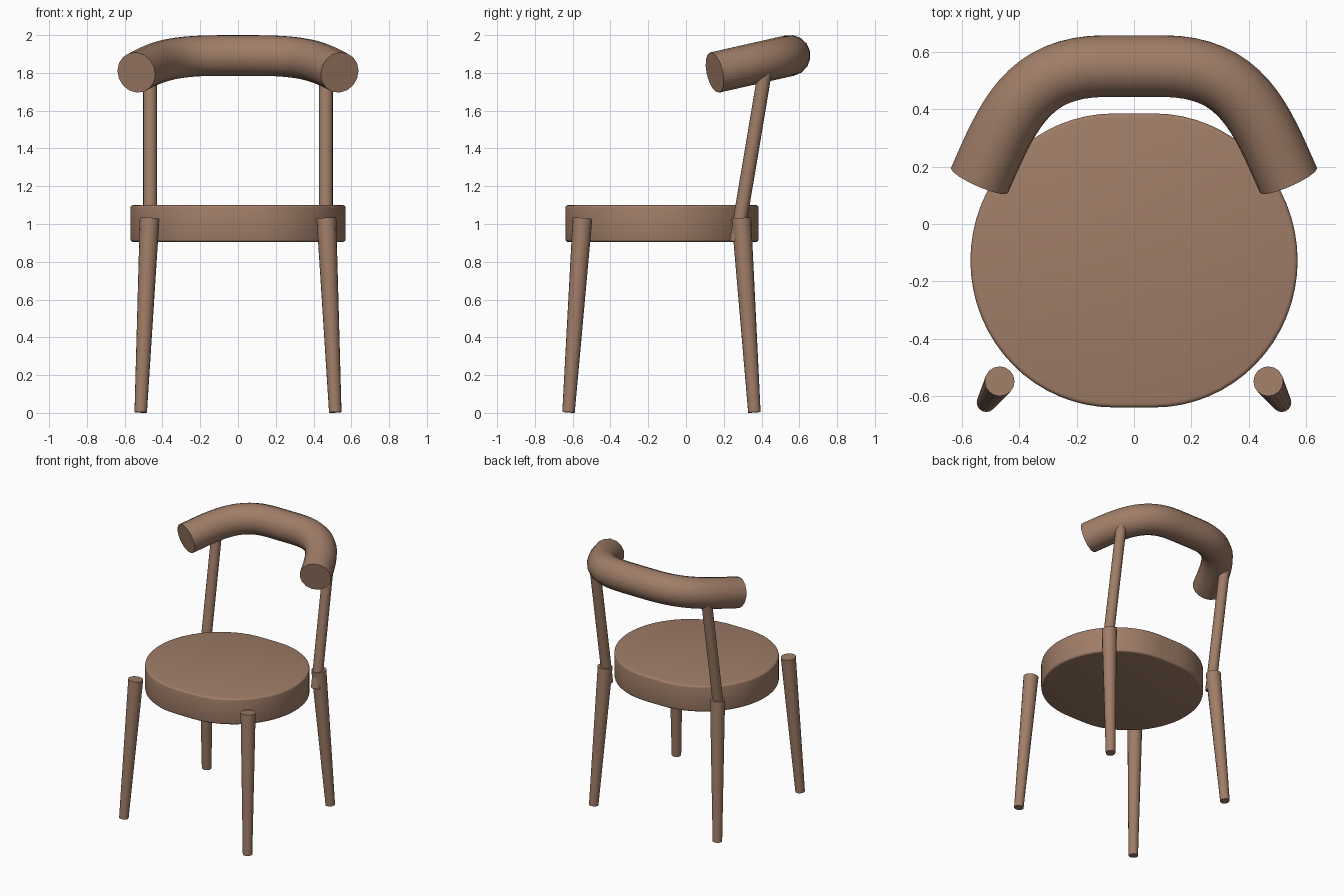
import bpy, bmesh, math
from mathutils import Vector

if "Cube" in bpy.data.objects:
    bpy.data.objects.remove(bpy.data.objects["Cube"])

wood = bpy.data.materials.new("warm brown wood")
wood.diffuse_color = (0.35, 0.205, 0.137, 1)
wood.use_nodes = True
wood.node_tree.nodes["Principled BSDF"].inputs["Base Color"].default_value = wood.diffuse_color


def finish(name, bm):
    bmesh.ops.recalc_face_normals(bm, faces=bm.faces[:])
    mesh = bpy.data.meshes.new(name)
    bm.to_mesh(mesh)
    bm.free()
    obj = bpy.data.objects.new(name, mesh)
    bpy.context.collection.objects.link(obj)
    mesh.materials.append(wood)
    bpy.ops.object.select_all(action='DESELECT')
    obj.select_set(True)
    bpy.context.view_layer.objects.active = obj
    bpy.ops.object.shade_smooth_by_angle(angle=math.radians(40))
    return obj


def tube(name, points, radii, up, sides=16):
    """Capped round tube along a path, with one radius per point."""
    points = [Vector(p) for p in points]
    bm = bmesh.new()
    rings = []
    for i, p in enumerate(points):
        tangent = points[min(i + 1, len(points) - 1)] - points[max(i - 1, 0)]
        a = tangent.cross(Vector(up)).normalized()
        b = a.cross(tangent).normalized()
        angles = [2 * math.pi * k / sides for k in range(sides)]
        rings.append([bm.verts.new(p + radii[i] * (a * math.cos(t) + b * math.sin(t)))
                      for t in angles])
    for r, s in zip(rings, rings[1:]):
        for k in range(sides):
            n = (k + 1) % sides
            bm.faces.new((r[k], r[n], s[n], s[k]))
    bm.faces.new(rings[0])
    bm.faces.new(rings[-1])
    return finish(name, bm)


# Seat: rounded disc with short straight front and back edges
bm = bmesh.new()
outline = []
for side in (1, -1):
    for k in range(33):
        t = -math.pi / 2 + math.pi * k / 32
        outline.append((side * (0.07 + 0.5 * math.cos(t)), -0.127 + side * 0.512 * math.sin(t)))
bottom = bm.faces.new([bm.verts.new((x, y, 0.905)) for x, y in outline])
top = bmesh.ops.extrude_face_region(bm, geom=[bottom])["geom"]
bmesh.ops.translate(bm, vec=(0, 0, 0.195), verts=[g for g in top if isinstance(g, bmesh.types.BMVert)])
rims = [e for e in bm.edges if abs(e.verts[0].co.z - e.verts[1].co.z) < 0.01]
bmesh.ops.bevel(bm, geom=rims, offset=0.014, segments=3, profile=0.5, affect='EDGES')
finish("seat", bm)

# Tapered legs and slim back posts, mirrored left and right
for side, label in ((-1, "left"), (1, "right")):
    tube("front_leg_" + label,
         [(side * 0.515, -0.622, 0.003), (side * 0.468, -0.548, 1.03)], [0.033, 0.052], (0, 1, 0))
    tube("back_leg_" + label,
         [(side * 0.515, 0.362, 0.003), (side * 0.468, 0.293, 1.03)], [0.033, 0.052], (0, 1, 0))
    tube("back_post_" + label,
         [(side * 0.465, 0.267, 0.905), (side * 0.465, 0.42, 1.82)], [0.037, 0.037], (0, 1, 0))

# Backrest: thick bent rail lying in a plane that rises towards the back
slope = 0.226
p0, p1, p2, p3 = (Vector(p) for p in ((-0.538, 0.152), (-0.442, 0.37), (-0.375, 0.55), (-0.1, 0.55)))
half = []
for k in range(17):
    t = k / 16
    q = (1 - t) ** 3 * p0 + 3 * t * (1 - t) ** 2 * p1 + 3 * t * t * (1 - t) * p2 + t ** 3 * p3
    half.append((q.x, q.y, 1.802 + (q.y - 0.152) * slope))
path = half + [(-x, y, z) for x, y, z in reversed(half)]
tube("back_rail", path, [0.109] * len(path), (0, -slope, 1), sides=16)
